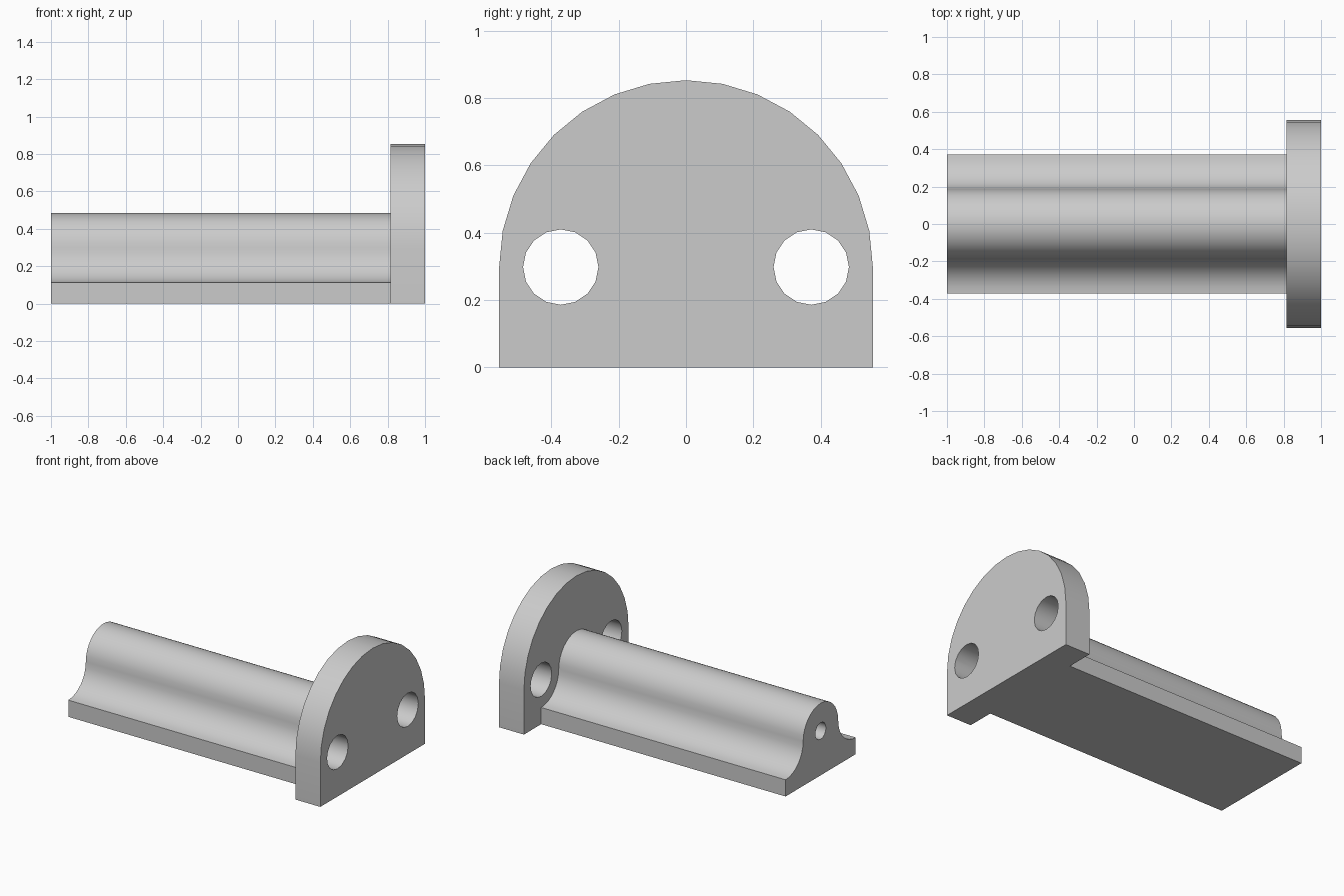
import bpy, bmesh
from math import sin, cos, pi, radians
from mathutils import Matrix

cube = bpy.data.objects.get("Cube")
if cube:
    bpy.data.objects.remove(cube, do_unlink=True)

AXIS_Z = 0.298      # height of the bar axis and bolt holes
FLANGE_R = 0.555
BAR_R = 0.186
X_BACK, X_JOIN, X_FRONT = -1.0, 0.815, 1.0

grey = bpy.data.materials.new("light grey")
grey.use_nodes = True
colour = (0.6, 0.6, 0.6, 1)
grey.diffuse_color = colour
grey.node_tree.nodes["Principled BSDF"].inputs["Base Color"].default_value = colour


def arc(cy, cz, r, start, end, steps):
    angles = [radians(start + (end - start) * i / steps) for i in range(steps + 1)]
    return [(cy + r * cos(a), cz + r * sin(a)) for a in angles]


def extrude_profile(name, profile, x0, x1):
    """Extrude a closed y-z profile along x."""
    bm = bmesh.new()
    face = bm.faces.new([bm.verts.new((x0, y, z)) for y, z in profile])
    ext = bmesh.ops.extrude_face_region(bm, geom=[face], use_keep_orig=True)
    moved = [v for v in ext["geom"] if isinstance(v, bmesh.types.BMVert)]
    bmesh.ops.translate(bm, verts=moved, vec=(x1 - x0, 0, 0))
    bmesh.ops.recalc_face_normals(bm, faces=bm.faces)
    mesh = bpy.data.meshes.new(name)
    bm.to_mesh(mesh)
    bm.free()
    mesh.materials.append(grey)
    obj = bpy.data.objects.new(name, mesh)
    bpy.context.collection.objects.link(obj)
    return obj


def select(obj):
    bpy.ops.object.select_all(action='DESELECT')
    obj.select_set(True)
    bpy.context.view_layer.objects.active = obj


def drill(obj, y, r, x0, x1):
    """Cut a round hole along x at the axis height."""
    cutter = extrude_profile("hole_cutter", arc(y, AXIS_Z, r, 0, 360, 16)[:-1], x0, x1)
    cutter.hide_render = True
    mod = obj.modifiers.new("hole", 'BOOLEAN')
    mod.operation, mod.solver, mod.object = 'DIFFERENCE', 'EXACT', cutter
    select(obj)
    bpy.ops.object.modifier_apply(modifier=mod.name)
    bpy.data.objects.remove(cutter, do_unlink=True)


# Mounting flange: round-topped plate with two bolt holes
flange_profile = [(-FLANGE_R, 0), (FLANGE_R, 0)] + arc(0, AXIS_Z, FLANGE_R, 0, 180, 16)
flange = extrude_profile("mounting_flange", flange_profile, X_JOIN, X_FRONT)
for side in (-1, 1):
    drill(flange, side * 2 * BAR_R, 0.112, X_JOIN - 0.1, X_FRONT + 0.1)

# Rail bar: flat base, concave flanks and a round crest
half = 2 * BAR_R
right_flank = arc(half, AXIS_Z, BAR_R, 270, 180, 8)
crest = arc(0, AXIS_Z, BAR_R, 0, 180, 16)
left_flank = arc(-half, AXIS_Z, BAR_R, 0, -90, 8)
bar_profile = [(-half, 0), (half, 0)] + right_flank + crest[1:-1] + left_flank
bar = extrude_profile("rail_bar", bar_profile, X_BACK, X_JOIN)

# Blind hole in the free end of the bar
drill(bar, 0, 0.056, X_BACK - 0.1, X_BACK + 0.5)

for obj in (flange, bar):
    select(obj)
    bpy.ops.object.shade_smooth_by_angle(angle=radians(30))
